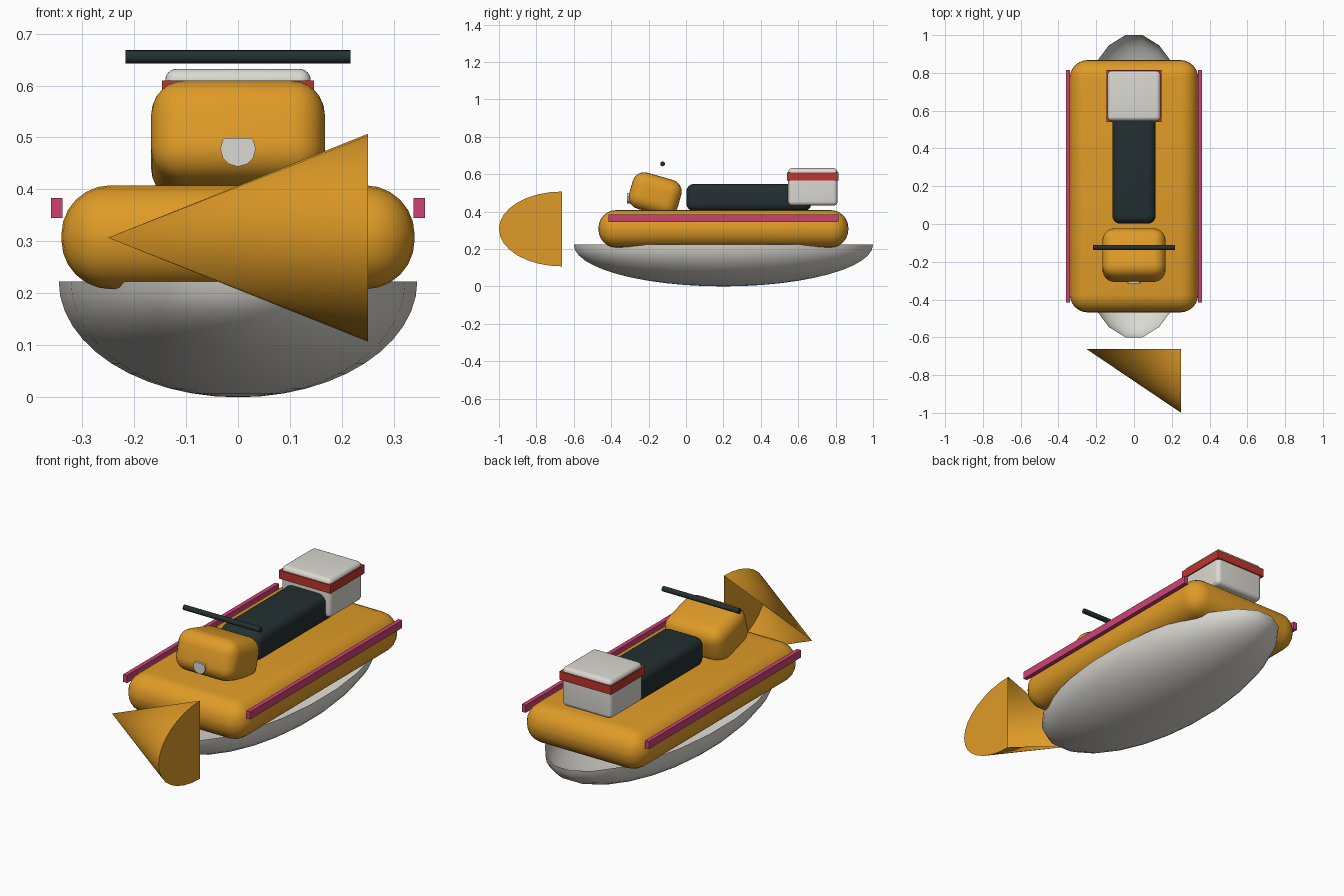
import bpy, bmesh, math
from mathutils import Matrix, Vector

old = bpy.data.objects.get("Cube")
if old:
    bpy.data.objects.remove(old, do_unlink=True)


def material(name, rgb):
    m = bpy.data.materials.new(name)
    m.use_nodes = True
    m.diffuse_color = (*rgb, 1)
    m.node_tree.nodes["Principled BSDF"].inputs["Base Color"].default_value = (*rgb, 1)
    return m


ORANGE = material("orange", (0.74, 0.33, 0.02))
GREY = material("light_grey", (0.70, 0.69, 0.64))
BLACK = material("blue_black", (0.017, 0.029, 0.031))
RED = material("red", (0.52, 0.036, 0.026))
PINK = material("pink", (0.60, 0.055, 0.18))


def finish(name, bm, mat, smooth=True):
    """Turn a bmesh into an object with one material."""
    bmesh.ops.recalc_face_normals(bm, faces=bm.faces)
    mesh = bpy.data.meshes.new(name)
    bm.to_mesh(mesh)
    bm.free()
    mesh.materials.append(mat)
    obj = bpy.data.objects.new(name, mesh)
    bpy.context.collection.objects.link(obj)
    if smooth:
        bpy.ops.object.select_all(action='DESELECT')
        obj.select_set(True)
        bpy.context.view_layer.objects.active = obj
        bpy.ops.object.shade_smooth_by_angle(angle=math.radians(35))
    return obj


def box(name, mat, x, y, z, radius=0, tilt=0):
    """Box spanning the given x, y and z ranges, with optional rounding."""
    lo, hi = Vector((x[0], y[0], z[0])), Vector((x[1], y[1], z[1]))
    bm = bmesh.new()
    bmesh.ops.create_cube(bm, size=1, matrix=Matrix.Diagonal((*(hi - lo), 1)))
    if radius:
        bmesh.ops.bevel(bm, geom=bm.edges[:], offset=radius, segments=6,
                        profile=0.5, affect='EDGES')
    obj = finish(name, bm, mat, radius > 0)
    obj.location = (lo + hi) / 2
    obj.rotation_euler.x = tilt
    return obj


def cylinder(name, mat, radius, depth, location, rotation, sides):
    bm = bmesh.new()
    bmesh.ops.create_cone(bm, cap_ends=True, segments=sides, radius1=radius,
                          radius2=radius, depth=depth,
                          matrix=Matrix.Translation(location) @ rotation)
    return bm


# Open bowl hull: lower half of a stretched sphere
bm = bmesh.new()
bmesh.ops.create_uvsphere(bm, u_segments=24, v_segments=24, radius=1)
bmesh.ops.delete(bm, geom=[v for v in bm.verts if v.co.z > 0.01], context='VERTS')
bmesh.ops.transform(bm, verts=bm.verts, matrix=Matrix.Translation((0, 0.2, 0.223))
                    @ Matrix.Diagonal((0.348, 0.807, 0.223, 1))
                    @ Matrix.Rotation(math.radians(7.5), 4, 'Z'))
finish("hull", bm, GREY)

# Main deck, steering cowl and seat
box("deck", ORANGE, (-0.34, 0.34), (-0.468, 0.868), (0.208, 0.408), 0.095)
box("steering_cowl", ORANGE, (-0.167, 0.167), (-0.3, -0.03), (0.392, 0.592),
    0.065, math.radians(-16))
box("seat", BLACK, (-0.115, 0.115), (0.002, 0.67), (0.402, 0.548), 0.042)

# Rear storage box with its band
box("storage_box", GREY, (-0.14, 0.14), (0.546, 0.81), (0.432, 0.632), 0.022)
box("storage_band", RED, (-0.146, 0.146), (0.54, 0.816), (0.567, 0.61))

# Side rails
for side, sign in (("left", 1), ("right", -1)):
    box(side + "_rail", PINK, sorted((sign * 0.338, sign * 0.36)),
        (-0.415, 0.815), (0.345, 0.384))

# Handlebar
bm = cylinder("handlebar", BLACK, 0.013, 0.434, (0, -0.125, 0.655),
              Matrix.Rotation(math.pi / 2, 4, 'Y'), 16)
finish("handlebar", bm, BLACK)

# Headlamp with a flat top
bm = cylinder("headlamp", GREY, 0.034, 0.06, (0, -0.285, 0.478),
              Matrix.Rotation(math.pi / 2, 4, 'X'), 12)
bmesh.ops.bisect_plane(bm, geom=bm.verts[:] + bm.edges[:] + bm.faces[:],
                       plane_co=(0, 0, 0.499), plane_no=(0, 0, 1), clear_outer=True)
bmesh.ops.holes_fill(bm, edges=bm.edges[:])
finish("headlamp", bm, GREY)

# Half cone nose: closed at its base, open at the back
bm = bmesh.new()
steps = 16
apex = bm.verts.new((-0.25, -0.663, 0.307))
arc = []
for i in range(steps + 1):
    a = math.pi * i / steps
    arc.append(bm.verts.new((0.25, -0.663 - 0.337 * math.sin(a),
                             0.307 + 0.2 * math.cos(a))))
for a, b in zip(arc, arc[1:]):
    bm.faces.new((apex, a, b))
bm.faces.new(arc)
finish("nose_cone", bm, ORANGE)
